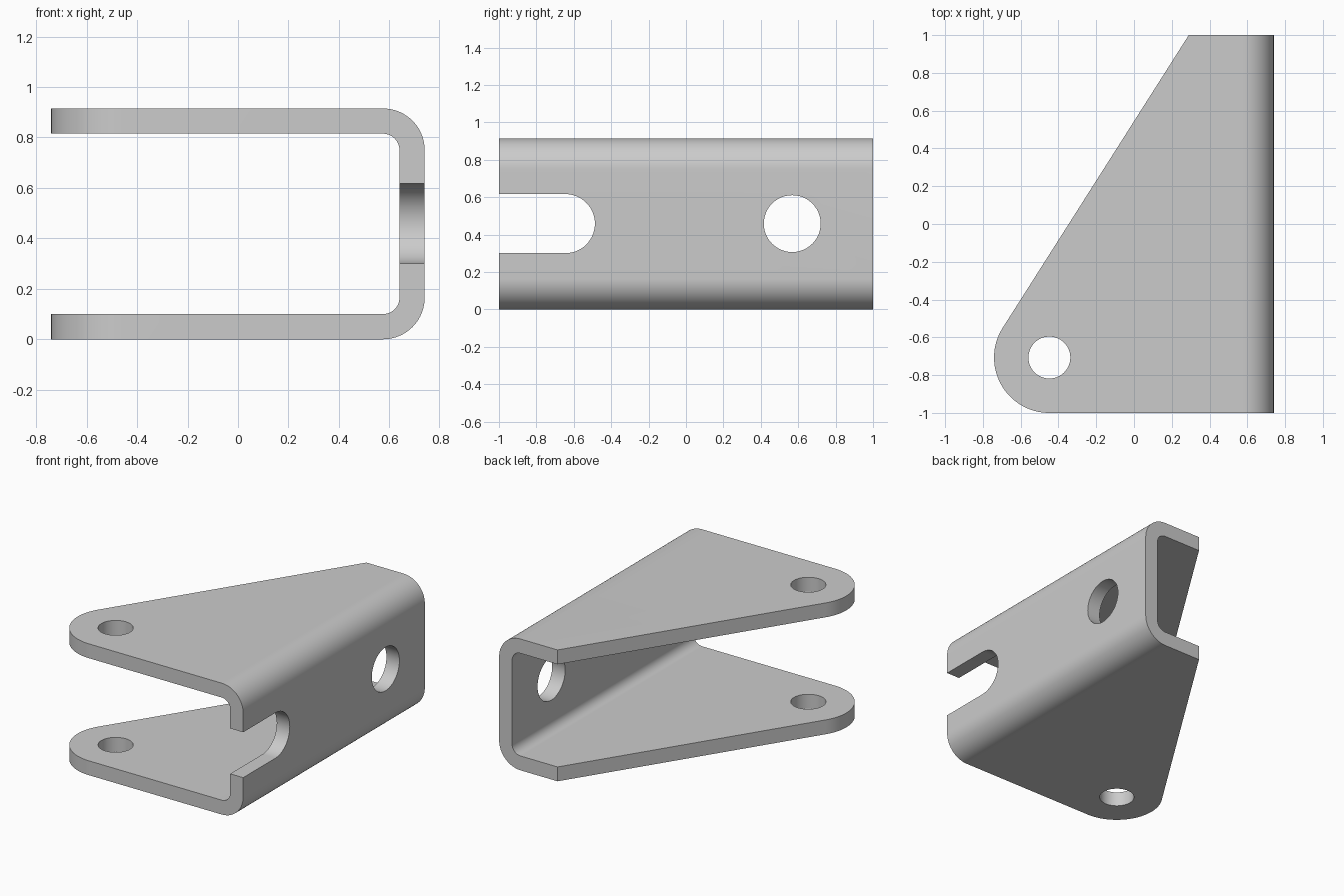
import bpy, bmesh, math
from mathutils import Vector

if "Cube" in bpy.data.objects:
    bpy.data.objects.remove(bpy.data.objects["Cube"])

T, W, H = 0.10, 0.74, 0.915      # sheet thickness, half width, height


def arc(cx, cy, r, a0, a1, n):
    """Points along an arc, angles in degrees."""
    return [(cx + r * math.cos(math.radians(a0 + (a1 - a0) * i / n)),
             cy + r * math.sin(math.radians(a0 + (a1 - a0) * i / n)))
            for i in range(n + 1)]


def prism(name, points, place, sweep):
    """Extrude a closed 2D outline; place maps 2D points to 3D."""
    bm = bmesh.new()
    face = bm.faces.new([bm.verts.new(place(a, b)) for a, b in points])
    ext = bmesh.ops.extrude_face_region(bm, geom=[face])
    moved = [v for v in ext["geom"] if isinstance(v, bmesh.types.BMVert)]
    bmesh.ops.translate(bm, verts=moved, vec=Vector(sweep))
    bmesh.ops.recalc_face_normals(bm, faces=bm.faces)
    mesh = bpy.data.meshes.new(name)
    bm.to_mesh(mesh)
    bm.free()
    obj = bpy.data.objects.new(name, mesh)
    bpy.context.collection.objects.link(obj)
    return obj


def combine(target, tool, operation):
    tool.hide_render = True
    bpy.context.view_layer.objects.active = target
    mod = target.modifiers.new(tool.name, 'BOOLEAN')
    mod.object, mod.operation, mod.solver = tool, operation, 'EXACT'
    bpy.ops.object.modifier_apply(modifier=mod.name)
    bpy.data.objects.remove(tool)


# Bent U channel, swept along y
R, r = 0.165, 0.065
cx = W - R
profile = ([(-0.9, 0)] + arc(cx, R, R, -90, 0, 20) + arc(cx, H - R, R, 0, 90, 20)
           + [(-0.9, H), (-0.9, H - T)]
           + arc(cx, H - R, r, 90, 0, 20) + arc(cx, R, r, 0, -90, 20)
           + [(-0.9, T)])
bracket = prism("bracket", profile, lambda x, z: (x, -1, z), (0, 2, 0))

# Plan outline: rounded ear with a tangent slanted edge
ex, ey, er = -0.448, -0.707, 0.293
tip = Vector((0.29, 1.0))
d = tip - Vector((ex, ey))
tangent = math.degrees(math.atan2(d.y, d.x) + math.acos(er / d.length))
plan = [(0.9, -1.1), (0.9, 1.1)]
slope = d.normalized()
edge = Vector((-math.sin(math.radians(tangent)), math.cos(math.radians(tangent)))) * -1
plan += [tuple(tip + edge * 0.12)] + arc(ex, ey, er, tangent, 270, 32) + [(0.5, -1.0), (0.5, -1.1)]
outline = prism("plan_outline", plan, lambda x, y: (x, y, -0.2), (0, 0, 1.4))
combine(bracket, outline, 'INTERSECT')

# Pivot hole through both flanges
pivot = prism("pivot_hole", arc(ex, ey, 0.111, 0, 352.5, 47),
              lambda x, y: (x, y, -0.2), (0, 0, 1.4))
combine(bracket, pivot, 'DIFFERENCE')

# Round hole and open slot in the web
zc = 0.459
hole = prism("web_hole", arc(0.568, zc, 0.152, 0, 352.5, 47),
             lambda y, z: (0.5, y, z), (0.5, 0, 0))
combine(bracket, hole, 'DIFFERENCE')
slot = prism("web_slot", [(-1.2, zc - 0.158)] + arc(-0.645, zc, 0.158, -90, 90, 28)
             + [(-1.2, zc + 0.158)], lambda y, z: (0.5, y, z), (0.5, 0, 0))
combine(bracket, slot, 'DIFFERENCE')

bpy.ops.object.select_all(action='DESELECT')
bracket.select_set(True)
bpy.context.view_layer.objects.active = bracket
bpy.ops.object.shade_smooth_by_angle(angle=math.radians(30))
